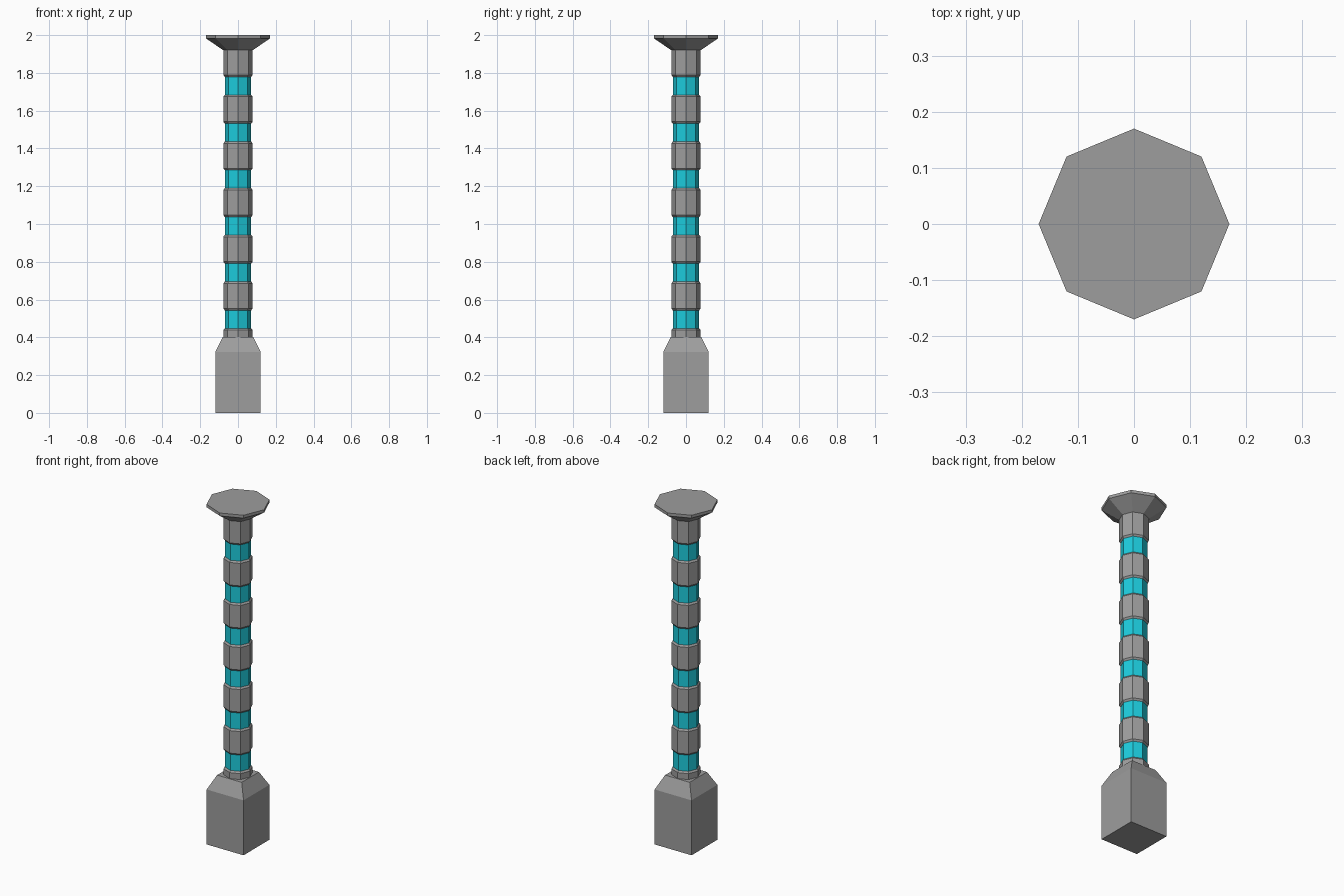
import bpy, bmesh
from math import sin, cos, pi

if "Cube" in bpy.data.objects:
    bpy.data.objects.remove(bpy.data.objects["Cube"])


def material(name, rgb):
    m = bpy.data.materials.new(name)
    m.diffuse_color = (*rgb, 1)
    m.use_nodes = True
    m.node_tree.nodes["Principled BSDF"].inputs["Base Color"].default_value = m.diffuse_color
    return m


teal = material("teal", (0.012, 0.6, 0.72))
grey = material("dark_grey", (0.34, 0.34, 0.34))


def lathe(name, profile, sides=8, turn=0.0, cap_bottom=False, cap_top=False, mat=grey):
    """Flat-sided stack of rings from (radius, z) points."""
    bm = bmesh.new()
    rings = [[bm.verts.new((r * cos(turn + 2 * pi * i / sides),
                            r * sin(turn + 2 * pi * i / sides), z))
              for i in range(sides)] for r, z in profile]
    for a, b in zip(rings, rings[1:]):
        for i in range(sides):
            j = (i + 1) % sides
            bm.faces.new((a[i], a[j], b[j], b[i]))
    if cap_bottom:
        bm.faces.new(rings[0][::-1])
    if cap_top:
        bm.faces.new(rings[-1])
    mesh = bpy.data.meshes.new(name)
    bm.to_mesh(mesh)
    bm.free()
    mesh.materials.append(mat)
    obj = bpy.data.objects.new(name, mesh)
    bpy.context.collection.objects.link(obj)
    return obj


R, GLOW_R, BEV = 0.078, 0.07, 0.01
FIRST, PITCH, GLOW_H, COUNT = 0.448, 0.2472, 0.095, 6
S = 2 ** 0.5

# Square base block with tapered shoulder
lathe("base", [(0.12 * S, 0), (0.12 * S, 0.323), (0.08 * S, 0.403)],
      sides=4, turn=pi / 4, cap_bottom=True, cap_top=True)

# Short collar on top of the base
lathe("bottom_collar", [(R, 0.403), (R, FIRST - BEV), (GLOW_R, FIRST)])

# Alternating coloured bands and bevelled grey collars
for k in range(COUNT):
    z0 = FIRST + k * PITCH
    z1, z2 = z0 + GLOW_H, z0 + PITCH
    lathe(f"band_{k + 1}", [(GLOW_R, z0), (GLOW_R, z1)], mat=teal)
    if k < COUNT - 1:
        lathe(f"collar_{k + 1}", [(GLOW_R, z1), (R, z1 + BEV), (R, z2 - BEV), (GLOW_R, z2)])

# Upper neck flaring into the octagonal capital
top = FIRST + (COUNT - 1) * PITCH + GLOW_H
lathe("capital", [(GLOW_R, top), (R, top + BEV), (R, 1.92), (0.17, 1.983), (0.17, 2.0)],
      cap_top=True)
